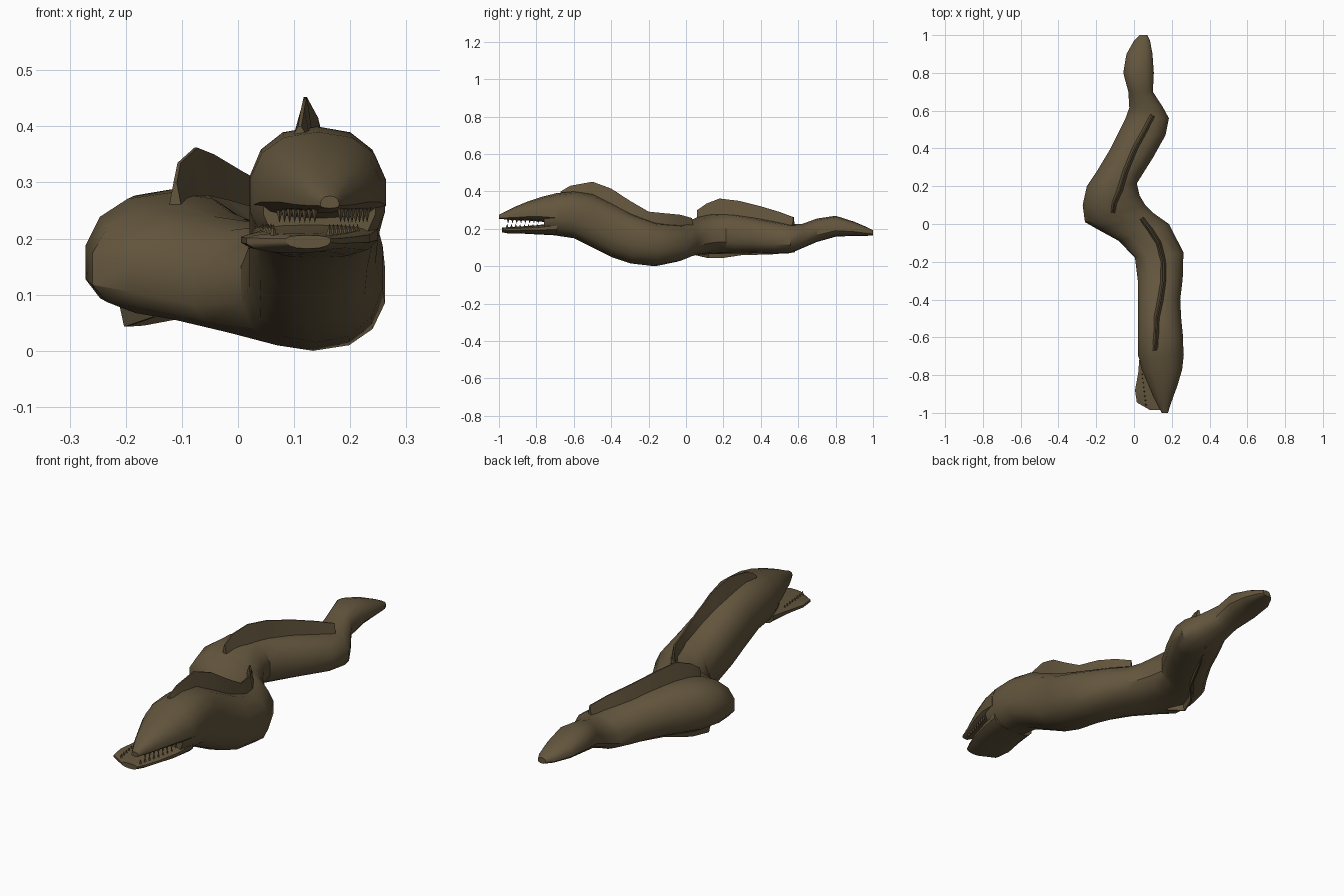
import bpy, bmesh, math
from mathutils import Vector

skin = bpy.data.materials.new("olive_brown_skin")
skin.diffuse_color = (0.125, 0.092, 0.047, 1)


def finish(name, bm, angle=35):
    bmesh.ops.recalc_face_normals(bm, faces=bm.faces)
    me = bpy.data.meshes.new(name)
    bm.to_mesh(me)
    bm.free()
    me.materials.append(skin)
    ob = bpy.data.objects.new(name, me)
    bpy.context.collection.objects.link(ob)
    bpy.ops.object.select_all(action='DESELECT')
    ob.select_set(True)
    bpy.context.view_layer.objects.active = ob
    bpy.ops.object.shade_smooth_by_angle(angle=math.radians(angle))
    return ob


def skin_rings(name, rings):
    bm = bmesh.new()
    rows = [[bm.verts.new(p) for p in r] for r in rings]
    n = len(rows[0])
    for a, b in zip(rows, rows[1:]):
        for k in range(n):
            bm.faces.new((a[k], a[(k + 1) % n], b[(k + 1) % n], b[k]))
    bm.faces.new(rows[0])
    bm.faces.new(rows[-1][::-1])
    return finish(name, bm)


def loft(name, secs, mid, sides=14, power=0.85):
    # sections: left x, left y, right x, right y, bottom z, top z
    # mid(y) gives the relative height of the widest line
    rings = []
    for lx, ly, rx, ry, zb, zt in secs:
        c = Vector((lx + rx, ly + ry, 0)) / 2
        half = Vector((rx - lx, ry - ly, 0)) / 2 * 1.02
        zm = zb + (zt - zb) * mid(c.y)
        ring = []
        for k in range(sides):
            t = 2 * math.pi * (k + 0.5) / sides
            u, s = math.cos(t), math.sin(t)
            u = math.copysign(abs(u) ** power, u)
            s = math.copysign(abs(s) ** power, s)
            p = c + half * u
            p.z = zm + s * ((zt - zm) if s > 0 else (zm - zb))
            ring.append(p)
        rings.append(ring)
    return skin_rings(name, rings)


def fin(name, pts, base=0.02, tip=0.003):
    # points: x, y, base z, edge z
    rings = []
    for i, (x, y, z0, z1) in enumerate(pts):
        a, c = pts[max(i - 1, 0)], pts[min(i + 1, len(pts) - 1)]
        d = Vector((c[1] - a[1], a[0] - c[0], 0)).normalized()
        b, t = Vector((x, y, z0)), Vector((x, y, z1))
        rings.append([b - d * base, b + d * base, t + d * tip, t - d * tip])
    return skin_rings(name, rings)


# winding body and tail
loft("body", [
    (.045, -.76, .245, -.76, .172, .37), (.022, -.70, .262, -.70, .165, .39),
    (.02, -.60, .26, -.60, .15, .40), (.02, -.50, .25, -.50, .10, .385),
    (.02, -.40, .245, -.40, .05, .34), (.02, -.30, .258, -.29, .015, .285),
    (.005, -.18, .262, -.15, 0, .235), (-.08, -.09, .185, .0, .025, .225),
    (-.19, -.03, .10, .06, .05, .24), (-.26, .01, .06, .10, .06, .26),
    (-.272, .10, .03, .15, .065, .282), (-.25, .20, .015, .215, .067, .288),
    (-.19, .29, .04, .255, .068, .28), (-.13, .39, .10, .35, .07, .262),
    (-.08, .49, .167, .47, .067, .24), (-.045, .56, .185, .56, .07, .225),
    (-.025, .615, .152, .62, .095, .225), (-.03, .70, .10, .70, .13, .255),
    (-.057, .80, .105, .80, .158, .27), (-.04, .90, .098, .90, .163, .238),
    (0, .97, .085, .97, .163, .208), (.03, 1.0, .07, 1.0, .165, .192)],
    lambda y: 0.5 if y < -.1 else 0.4)

# upper jaw and snout, widest near the lip
loft("upper_jaw", [
    (.022, -.69, .264, -.69, .225, .391), (.04, -.77, .255, -.77, .238, .372),
    (.075, -.85, .232, -.85, .245, .345), (.10, -.91, .21, -.91, .246, .32),
    (.125, -.96, .192, -.96, .25, .295), (.147, -1.0, .18, -1.0, .254, .276)],
    lambda y: 0.28)

# lower jaw, skewed to one side
loft("lower_jaw", [
    (.03, -.69, .25, -.69, .165, .235), (.022, -.79, .235, -.79, .17, .22),
    (.005, -.88, .21, -.88, .175, .213), (.015, -.945, .185, -.945, .174, .21),
    (.085, -.985, .165, -.985, .182, .206)], lambda y: 0.65)

# fins on the back and belly
fin("front_back_fin", [
    (.11, -.67, .37, .40), (.115, -.62, .37, .43), (.12, -.50, .35, .452),
    (.14, -.40, .31, .415), (.155, -.30, .25, .35), (.155, -.20, .21, .292),
    (.13, -.10, .19, .282), (.085, -.03, .19, .275), (.04, .03, .19, .258)])
fin("rear_back_fin", [
    (-.112, .06, .21, .30), (-.105, .11, .23, .335), (-.075, .18, .25, .362),
    (-.045, .28, .24, .35), (.005, .40, .22, .32), (.06, .50, .20, .29),
    (.098, .575, .19, .262)])
fin("belly_fin", [
    (-.15, .05, .12, .06), (-.20, .12, .12, .043), (-.17, .20, .12, .045),
    (-.09, .30, .10, .06), (-.01, .45, .10, .063), (.06, .58, .12, .075)])

# teeth along both jaws
bm = bmesh.new()


def tooth(x, y, z, h):
    base = [bm.verts.new((x + .007 * math.cos(a), y + .008 * math.sin(a), z))
            for a in (0, math.pi / 2, math.pi, 3 * math.pi / 2)]
    top = bm.verts.new((x, y, z + h))
    bm.faces.new(base)
    for k in range(4):
        bm.faces.new((base[k], base[(k + 1) % 4], top))


for i in range(8):
    y = -.79 - i * .023
    u = i / 7
    for s in (-1, 1):
        tooth(.152 + .008 * u + s * (.078 - .055 * u), y, .256, -.028)
        tooth(.128 - .015 * u + s * (.085 - .035 * u), y - .005, .203, .024)
finish("teeth", bm, 20)
